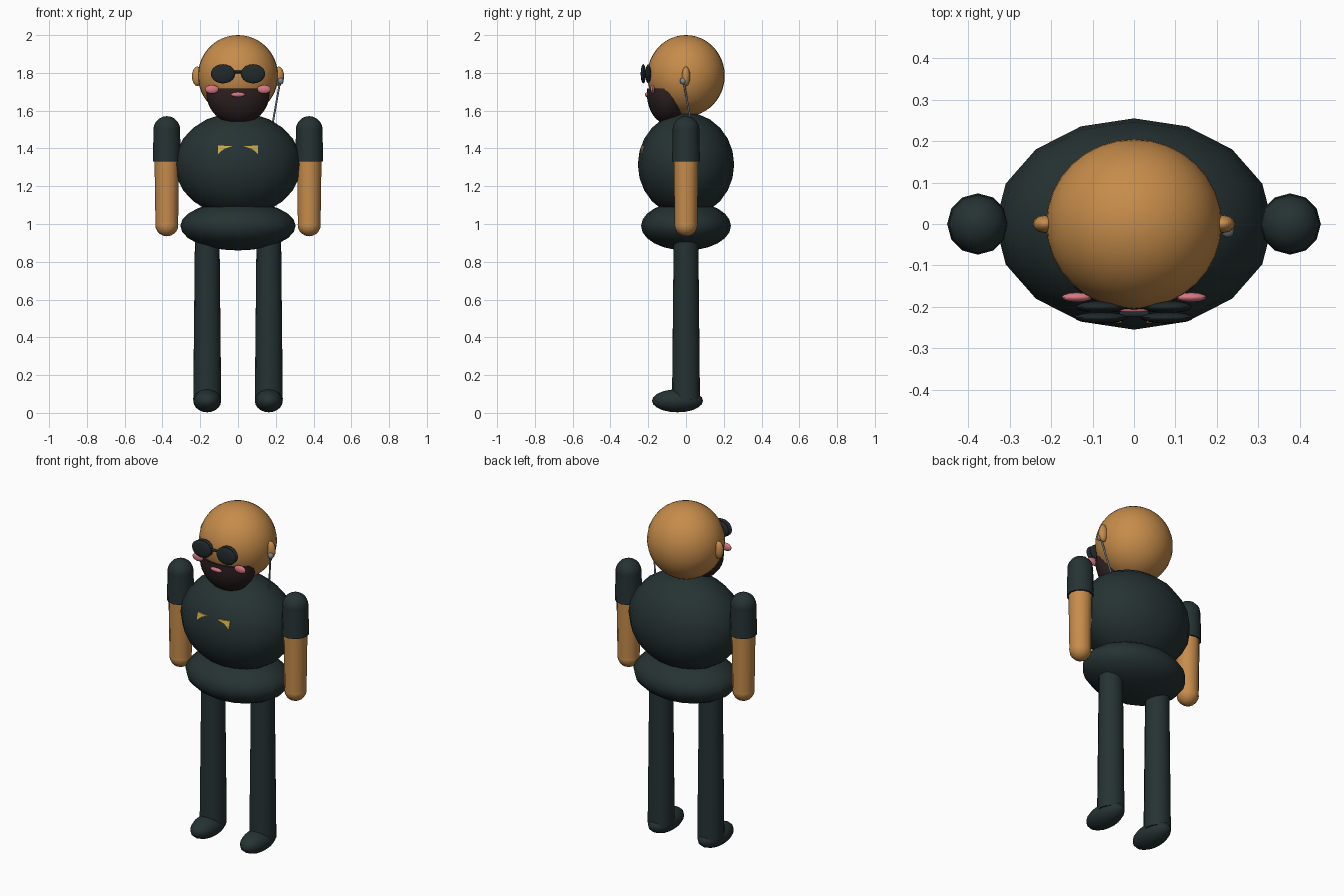
import bpy, bmesh, math
from mathutils import Vector

if "Cube" in bpy.data.objects:
    bpy.data.objects.remove(bpy.data.objects["Cube"])


def material(name, rgb):
    m = bpy.data.materials.new(name)
    m.diffuse_color = (*rgb, 1)
    m.use_nodes = True
    m.node_tree.nodes["Principled BSDF"].inputs["Base Color"].default_value = m.diffuse_color
    return m


DARK = material("dark_cloth", (0.019, 0.032, 0.033))
SKIN = material("skin", (0.565, 0.262, 0.069))
BEARD = material("beard_brown", (0.025, 0.014, 0.014))
LENS = material("glasses_black", (0.015, 0.022, 0.024))
PINK = material("pink", (0.68, 0.19, 0.23))
GOLD = material("gold", (0.58, 0.39, 0.06))
GREY = material("grey_metal", (0.20, 0.25, 0.30))


def finish(obj, name, mat):
    obj.name = name
    obj.data.materials.append(mat)
    bpy.ops.object.shade_smooth_by_angle(angle=math.radians(50))
    return obj


def ball(name, mat, center, radii, seg=16, rings=10):
    bpy.ops.mesh.primitive_uv_sphere_add(segments=seg, ring_count=rings, radius=1, location=center)
    obj = bpy.context.object
    obj.scale = radii
    bpy.ops.object.transform_apply(location=False, rotation=False, scale=True)
    return finish(obj, name, mat)


def rod(name, mat, bottom, top, r_bottom, r_top, sides=16):
    a, b = Vector(bottom), Vector(top)
    bpy.ops.mesh.primitive_cone_add(vertices=sides, radius1=r_bottom, radius2=r_top,
                                    depth=(b - a).length, location=(a + b) / 2)
    obj = bpy.context.object
    obj.rotation_euler = (b - a).to_track_quat('Z', 'Y').to_euler()
    return finish(obj, name, mat)


# body and head
TORSO_C, TORSO_R = (0, 0, 1.315), (0.335, 0.255, 0.275)
ball("torso", DARK, TORSO_C, TORSO_R, 16, 12)
ball("pelvis", DARK, (0, 0, 0.99), (0.305, 0.238, 0.13), 16, 12)
ball("head", SKIN, (0, 0, 1.785), (0.212, 0.205, 0.215), 32, 24)

# beard: lower part of an ellipsoid with a flat cut top
beard = ball("beard", BEARD, (0, -0.095, 1.69), (0.167, 0.112, 0.162), 24, 16)
bm = bmesh.new()
bm.from_mesh(beard.data)
cut = bmesh.ops.bisect_plane(bm, geom=bm.verts[:] + bm.edges[:] + bm.faces[:],
                             plane_co=(0, 0, 0.027), plane_no=(0, 0, 1), clear_outer=True)
bmesh.ops.edgeloop_fill(bm, edges=[e for e in cut["geom_cut"] if isinstance(e, bmesh.types.BMEdge)])
bm.to_mesh(beard.data)
bm.free()

# mouth and glasses bridge
ball("mouth", PINK, (0, -0.205, 1.685), (0.038, 0.012, 0.013), 12, 8)
rod("glasses_bridge", LENS, (-0.035, -0.218, 1.805), (0.035, -0.218, 1.805), 0.007, 0.007, 8)

# chest mark half: outer corner, inner tip, lower curve, outer bottom (x, z)
MARK = [(0.105, 1.415), (0.088, 1.415), (0.07, 1.414), (0.05, 1.414), (0.03, 1.412),
        (0.05, 1.406), (0.07, 1.399), (0.088, 1.387), (0.105, 1.37)]


def chest_y(x, z):
    u = (x / TORSO_R[0]) ** 2 + ((z - TORSO_C[2]) / TORSO_R[2]) ** 2
    return -TORSO_R[1] * math.sqrt(1 - u)


def chest_mark(name, s):
    bm = bmesh.new()
    front = [bm.verts.new((s * x, chest_y(x, z) - 0.001, z)) for x, z in MARK]
    back = [bm.verts.new(v.co + Vector((0, 0.0095, 0))) for v in front]
    n = len(MARK)
    bm.faces.new(front)
    bm.faces.new(back[::-1])
    for i in range(n):
        j = (i + 1) % n
        bm.faces.new((front[j], front[i], back[i], back[j]))
    bmesh.ops.recalc_face_normals(bm, faces=bm.faces[:])
    mesh = bpy.data.meshes.new(name)
    bm.to_mesh(mesh)
    bm.free()
    mesh.materials.append(GOLD)
    bpy.context.collection.objects.link(bpy.data.objects.new(name, mesh))


# paired parts
for s, side in ((-1, "right"), (1, "left")):
    # leg and foot
    x = s * 0.163
    rod(side + "_leg", DARK, (x, 0, 0.07), (x, 0, 0.95), 0.074, 0.065)
    ball(side + "_foot", DARK, (x, -0.045, 0.064), (0.074, 0.135, 0.061))
    # arm
    x = s * 0.377
    ball(side + "_shoulder", DARK, (x, 0, 1.5), (0.071, 0.071, 0.071), 12, 10)
    rod(side + "_sleeve", DARK, (x, 0, 1.33), (x, 0, 1.505), 0.074, 0.070, 12)
    rod(side + "_forearm", SKIN, (x, 0, 1.0), (x, 0, 1.4), 0.060, 0.066, 12)
    ball(side + "_hand", SKIN, (x, 0, 0.996), (0.061, 0.061, 0.061), 12, 10)
    # face details
    ball(side + "_ear", SKIN, (s * 0.215, 0, 1.782), (0.029, 0.022, 0.052), 12, 8)
    ball(side + "_cheek", PINK, (s * 0.138, -0.177, 1.713), (0.037, 0.012, 0.023), 12, 8)
    ball(side + "_lens", LENS, (s * 0.08, -0.226, 1.795), (0.064, 0.014, 0.051), 16, 10)
    ball(side + "_lens_rim", LENS, (s * 0.08, -0.200, 1.795), (0.060, 0.015, 0.050), 16, 10)
    chest_mark(side + "_chest_mark", s)

# earpiece with its wire
ball("earpiece", GREY, (0.226, -0.015, 1.757), (0.016, 0.018, 0.018), 12, 8)
rod("earpiece_wire", GREY, (0.183, 0.028, 1.53), (0.222, -0.012, 1.75), 0.005, 0.005, 8)
